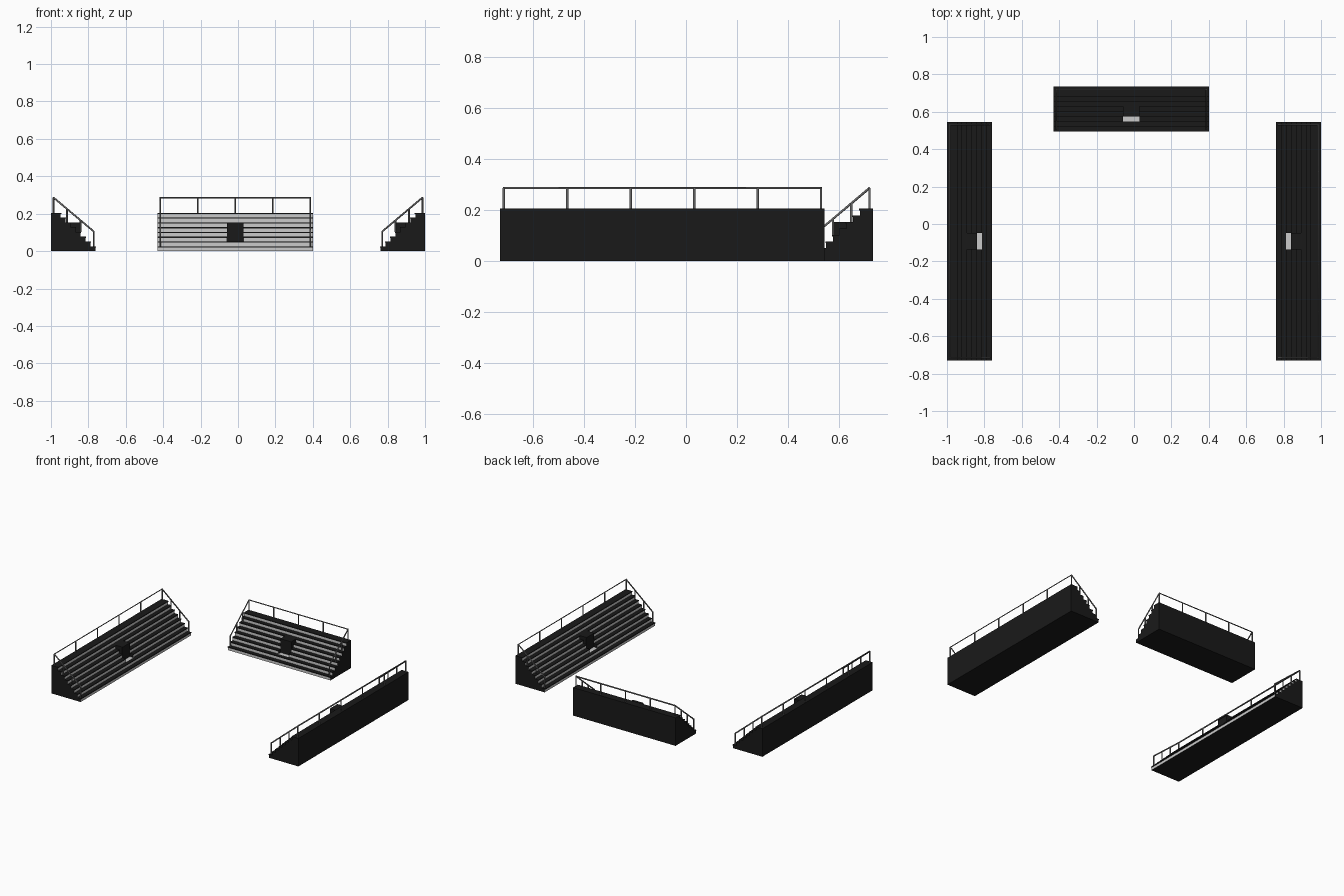
import bpy, bmesh, math
from mathutils import Matrix, Vector

if "Cube" in bpy.data.objects:
    bpy.data.objects.remove(bpy.data.objects["Cube"])

DEPTH, HEIGHT, STEPS = 0.24, 0.205, 8
RISE, RUN, NOSE = HEIGHT / 8, 0.0264, 0.003
DOOR_W = 0.087


def material(name, v):
    m = bpy.data.materials.new(name)
    m.diffuse_color = (v, v, v, 1)
    m.use_nodes = True
    m.node_tree.nodes["Principled BSDF"].inputs["Base Color"].default_value = m.diffuse_color
    return m


BLACK = material("black", 0.01)
GREY = material("grey", 0.6)
RAIL = material("rail_grey", 0.15)


def tread_z(v):
    return RISE * (min(STEPS - 1, int(v / RUN)) + 1)


def step_profile(rows):
    """Side profile; rows = list of (front depth, tread height). Returns points and grey edge indices."""
    pts, grey = [(DEPTH, 0.0), (rows[0][0] + NOSE, 0.0)], []
    for i, (v, z) in enumerate(rows):
        if z - pts[-1][1] < 2 * RISE:
            grey.append(len(pts) - 1)          # riser below the dark nosing
        pts += [(v + NOSE, z - 0.006), (v, z - 0.006), (v, z)]
        nxt = rows[i + 1][0] + NOSE if i + 1 < len(rows) else DEPTH
        pts.append((nxt, z))
    return pts, grey


def extrude_profile(name, pts, grey, u0, u1, mat):
    bm = bmesh.new()
    a = [bm.verts.new((u0, v, z)) for v, z in pts]
    b = [bm.verts.new((u1, v, z)) for v, z in pts]
    bm.faces.new(a)
    bm.faces.new(b[::-1])
    n = len(pts)
    for i in range(n):
        j = (i + 1) % n
        f = bm.faces.new((a[i], b[i], b[j], a[j]))
        f.material_index = 1 if i in grey else 0
    bmesh.ops.recalc_face_normals(bm, faces=bm.faces)
    bm.transform(mat)
    me = bpy.data.meshes.new(name)
    bm.to_mesh(me)
    bm.free()
    me.materials.append(BLACK)
    me.materials.append(GREY)
    ob = bpy.data.objects.new(name, me)
    bpy.context.collection.objects.link(ob)


def railing(name, paths, mat):
    cu = bpy.data.curves.new(name, 'CURVE')
    cu.dimensions = '3D'
    cu.bevel_depth = 0.005
    cu.bevel_resolution = 1
    cu.use_fill_caps = True
    for path in paths:
        sp = cu.splines.new('POLY')
        sp.points.add(len(path) - 1)
        for p, co in zip(sp.points, path):
            p.co = (*(mat @ Vector(co)), 1)
    cu.materials.append(RAIL)
    ob = bpy.data.objects.new(name, cu)
    bpy.context.collection.objects.link(ob)


def stand(name, length, posts, origin, angle):
    """Stand with its front at local y = 0, length along local x."""
    mat = Matrix.Translation(origin) @ Matrix.Rotation(angle, 4, 'Z')
    h, d = length / 2, DOOR_W / 2

    # stepped seating either side of the entrance
    rows = [(RUN * i, RISE * (i + 1)) for i in range(STEPS)]
    pts, grey = step_profile(rows)
    extrude_profile(name + "_steps_left", pts, grey, -h, -d, mat)
    extrude_profile(name + "_steps_right", pts, grey, d, h, mat)

    # entrance bay: pale landing, then a box rising to the sixth tread
    bay = rows[:2] + [(RUN * 3, RISE * 6)] + rows[6:]
    pts, grey = step_profile(bay)
    pts.insert(9, (RUN * 2, RISE * 2))
    grey = [i if i < 9 else i + 1 for i in grey] + [9]
    extrude_profile(name + "_entrance", pts, grey, -d, d, mat)

    # handrail: back run, sloped ends and posts
    e, back, front, top, low = h - 0.014, DEPTH - 0.014, 0.011, 0.286, 0.105
    paths = [[(-e, front, RISE), (-e, front, low), (-e, back, top),
              (e, back, top), (e, front, low), (e, front, RISE)]]
    for i in range(posts):
        u = -e + 2 * e * i / (posts - 1)
        paths.append([(u, back, HEIGHT), (u, back, top)])
    for s in (-e, e):
        for t in (1 / 3, 2 / 3):
            v = front + (back - front) * t
            paths.append([(s, v, tread_z(v)), (s, v, low + (top - low) * t)])
    railing(name + "_handrail", paths, mat)


stand("back_stand", 0.83, 5, (-0.015, 0.495, 0), 0)
stand("right_stand", 1.275, 6, (0.76, -0.0925, 0), -math.pi / 2)
stand("left_stand", 1.275, 6, (-0.76, -0.0925, 0), math.pi / 2)
